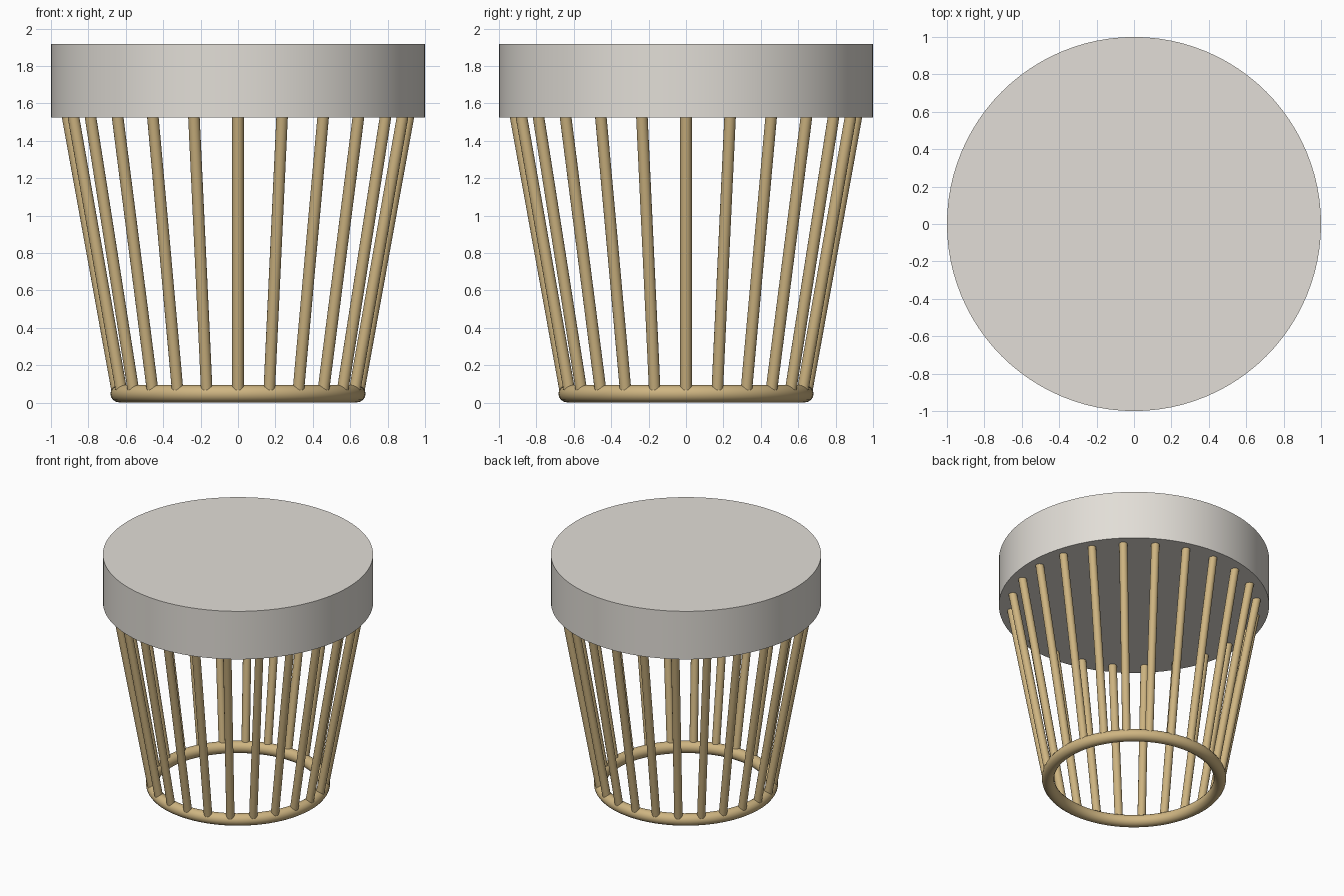
import bpy
from math import sin, cos, tau, radians
from mathutils import Vector

if "Cube" in bpy.data.objects:
    bpy.data.objects.remove(bpy.data.objects["Cube"])

ROD_COUNT = 24
ROD_RADIUS = 0.031
RING_RADIUS, RING_THICKNESS = 0.636, 0.046
SEAT_BOTTOM, SEAT_TOP = 1.525, 1.917


def material(name, color):
    mat = bpy.data.materials.new(name)
    mat.diffuse_color = color
    mat.use_nodes = True
    mat.node_tree.nodes["Principled BSDF"].inputs["Base Color"].default_value = mat.diffuse_color
    return mat


def finish(name, mat):
    obj = bpy.context.object
    obj.name = name
    obj.data.materials.append(mat)
    bpy.ops.object.shade_smooth_by_angle(angle=radians(40))
    return obj


brass = material("brass", (0.62, 0.46, 0.22, 1))
fabric = material("fabric", (0.76, 0.73, 0.68, 1))

# Round seat
bpy.ops.mesh.primitive_cylinder_add(
    vertices=96, radius=1, depth=SEAT_TOP - SEAT_BOTTOM,
    location=(0, 0, (SEAT_TOP + SEAT_BOTTOM) / 2))
finish("seat", fabric)

# Base ring
bpy.ops.mesh.primitive_torus_add(
    major_segments=96, minor_segments=16,
    major_radius=RING_RADIUS, minor_radius=RING_THICKNESS,
    location=(0, 0, RING_THICKNESS + 0.002))
finish("base_ring", brass)

# Flared rods between the ring and the seat
for i in range(ROD_COUNT):
    a = tau * i / ROD_COUNT
    out = Vector((cos(a), sin(a), 0))
    low = out * 0.645 + Vector((0, 0, 0.06))
    high = out * 0.912 + Vector((0, 0, SEAT_BOTTOM + 0.01))
    axis = high - low
    bpy.ops.mesh.primitive_cylinder_add(
        vertices=16, radius=ROD_RADIUS, depth=axis.length,
        location=(low + high) / 2,
        rotation=axis.to_track_quat('Z', 'Y').to_euler())
    finish(f"rod_{i + 1:02d}", brass)
